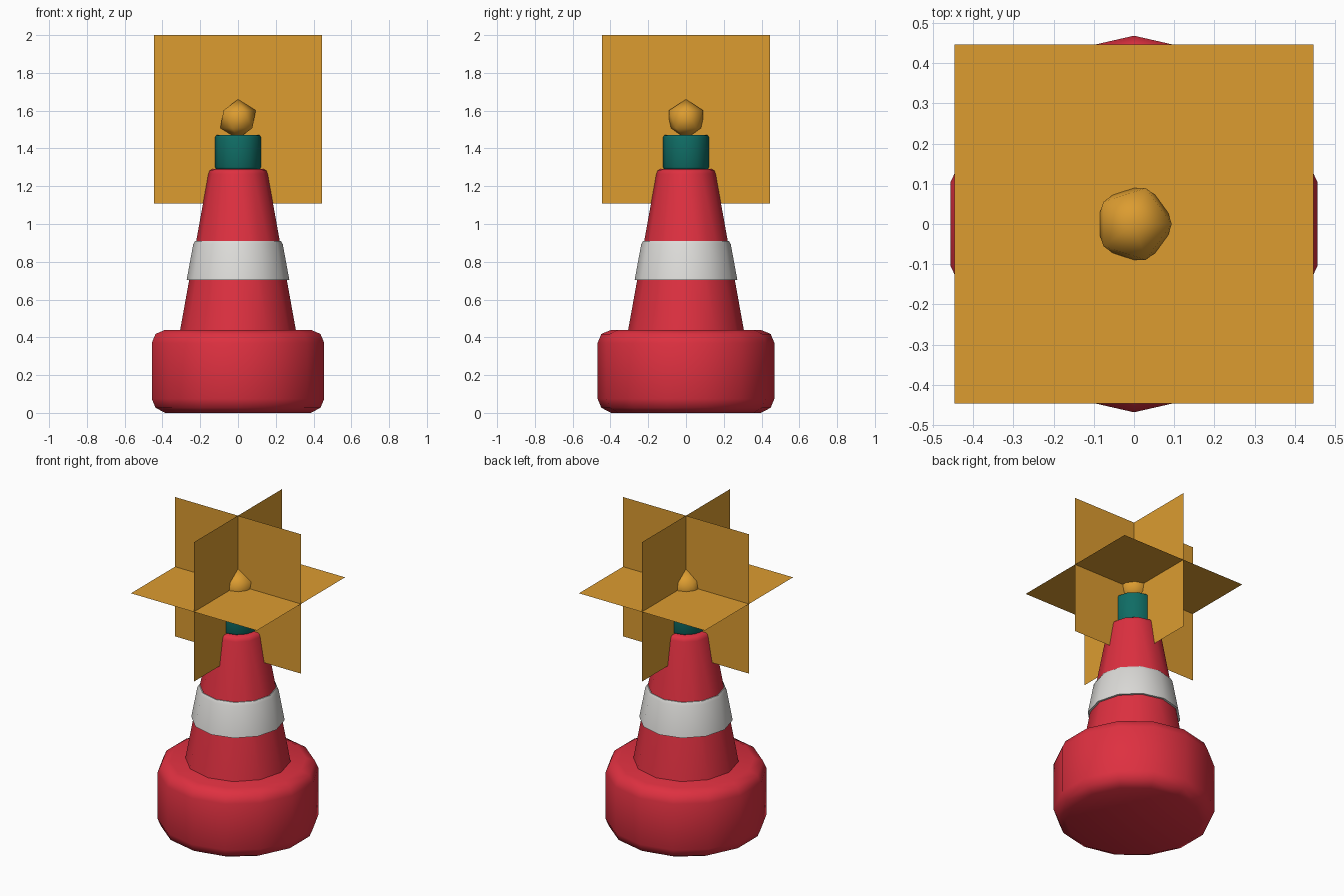
import bpy, bmesh, math

if "Cube" in bpy.data.objects:
    bpy.data.objects.remove(bpy.data.objects["Cube"])


def srgb(r, g, b):
    lin = lambda c: c / 12.92 if c <= 0.04045 else ((c + 0.055) / 1.055) ** 2.4
    return (lin(r / 255), lin(g / 255), lin(b / 255), 1.0)


def material(name, r, g, b):
    m = bpy.data.materials.new(name)
    m.diffuse_color = srgb(r, g, b)
    m.use_nodes = True
    m.node_tree.nodes["Principled BSDF"].inputs["Base Color"].default_value = m.diffuse_color
    return m


RED = material("red", 222, 48, 64)
WHITE = material("off_white", 220, 219, 216)
TEAL = material("dark_teal", 15, 108, 100)
AMBER = material("amber", 220, 156, 48)


def finish(name, bm, mat, smooth=True):
    mesh = bpy.data.meshes.new(name)
    bm.to_mesh(mesh)
    bm.free()
    mesh.materials.append(mat)
    ob = bpy.data.objects.new(name, mesh)
    bpy.context.collection.objects.link(ob)
    if smooth:
        bpy.ops.object.select_all(action='DESELECT')
        ob.select_set(True)
        bpy.context.view_layer.objects.active = ob
        bpy.ops.object.shade_smooth_by_angle(angle=math.radians(55))
    return ob


def lathe(name, profile, sides, mat):
    """Turn a bottom-to-top (radius, z) profile; first vertex lies on +y."""
    bm = bmesh.new()
    rings = []
    for r, z in profile:
        rings.append([bm.verts.new((r * math.sin(2 * math.pi * i / sides),
                                    r * math.cos(2 * math.pi * i / sides), z))
                      for i in range(sides)])
    for a, b in zip(rings, rings[1:]):
        for i in range(sides):
            j = (i + 1) % sides
            bm.faces.new((a[i], a[j], b[j], b[i]))
    bm.faces.new(rings[0])
    bm.faces.new(rings[-1])
    bmesh.ops.recalc_face_normals(bm, faces=bm.faces)
    return finish(name, bm, mat)


# Heavy rounded foot
lathe("base", [(0.395, 0.005), (0.448, 0.027), (0.468, 0.075), (0.468, 0.37),
               (0.448, 0.418), (0.395, 0.44)], 14, RED)
for v in bpy.data.objects["base"].data.vertices:
    if v.co.z < 0.01:
        v.co.z = 0.0

# Tapered body
lathe("cone_body", [(0.307, 0.435), (0.157, 1.265), (0.151, 1.282), (0.138, 1.29)],
      12, RED)

# Reflective band
lathe("reflective_band", [(0.25, 0.703), (0.272, 0.703), (0.237, 0.893),
                          (0.227, 0.91), (0.21, 0.91)], 12, WHITE)

# Lamp collar
lathe("lamp_collar", [(0.108, 1.288), (0.117, 1.292), (0.121, 1.301), (0.121, 1.458),
                      (0.117, 1.468), (0.108, 1.472)], 12, TEAL)

# Lamp bulb
CENTRE = 1.555
bm = bmesh.new()
bmesh.ops.create_icosphere(bm, subdivisions=1, radius=0.105)
bmesh.ops.translate(bm, verts=bm.verts, vec=(0, 0, CENTRE))
finish("lamp_bulb", bm, AMBER)

# Three crossed glow sheets, one per axis
H = 0.446
for axis, name in enumerate(("glow_sheet_side", "glow_sheet_front", "glow_sheet_flat")):
    bm = bmesh.new()
    corners = []
    for u, v in ((-H, -H), (H, -H), (H, H), (-H, H)):
        p = [u, v]
        p.insert(axis, 0.0)
        corners.append(bm.verts.new((p[0], p[1], p[2] + CENTRE)))
    bm.faces.new(corners)
    finish(name, bm, AMBER, smooth=False)
